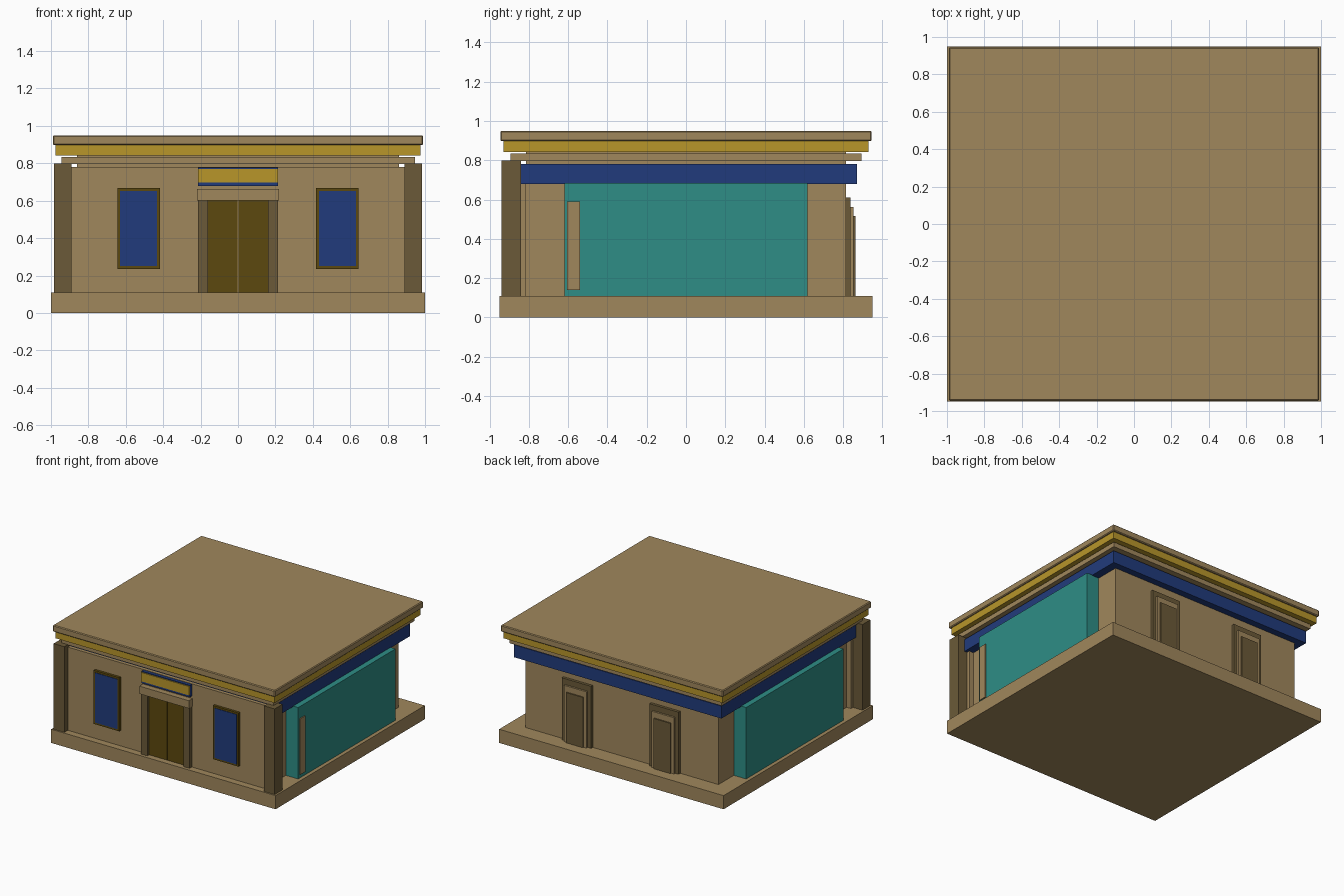
import bpy
import bmesh
from mathutils import Vector

cube = bpy.data.objects.get("Cube")
if cube:
    bpy.data.objects.remove(cube, do_unlink=True)


def material(name, rgb):
    # 8-bit colour to linear
    lin = [(c / 255 / 12.92) if c < 11 else ((c / 255 + 0.055) / 1.055) ** 2.4 for c in rgb]
    m = bpy.data.materials.new(name)
    m.use_nodes = True
    m.diffuse_color = (*lin, 1)
    bsdf = m.node_tree.nodes["Principled BSDF"]
    bsdf.inputs["Base Color"].default_value = (*lin, 1)
    bsdf.inputs["Roughness"].default_value = 0.9
    return m


TAN = material("sandstone", (160, 135, 92))
BROWN = material("dark_stone", (107, 90, 56))
GOLD = material("gold", (184, 150, 42))
BLUE = material("deep_blue", (33, 59, 124))
TEAL = material("teal", (46, 141, 134))
BRONZE = material("dark_bronze", (92, 72, 14))


def box(name, x, y, z, mat, bevel=0.0):
    """Box from (min, max) ranges on each axis."""
    lo, hi = Vector((x[0], y[0], z[0])), Vector((x[1], y[1], z[1]))
    size = hi - lo
    bm = bmesh.new()
    bmesh.ops.create_cube(bm, size=1)
    bmesh.ops.scale(bm, vec=size, verts=bm.verts)
    mesh = bpy.data.meshes.new(name)
    bm.to_mesh(mesh)
    bm.free()
    mesh.materials.append(mat)
    ob = bpy.data.objects.new(name, mesh)
    ob.location = (lo + hi) / 2
    bpy.context.collection.objects.link(ob)
    if bevel:
        mod = ob.modifiers.new("bevel", "BEVEL")
        mod.width = bevel
        mod.segments = 1
    return ob


def slab(name, half_x, half_y, z, mat, bevel=0.0):
    return box(name, (-half_x, half_x), (-half_y, half_y), z, mat, bevel)


def pair(name, x, y, z, mat):
    """Matching boxes on the left (+x) and right (-x)."""
    box("left_" + name, x, y, z, mat)
    box("right_" + name, (-x[1], -x[0]), y, z, mat)


BASE = 0.11

# Base and main body
slab("plinth", 1.0, 0.95, (0, BASE), TAN)
slab("main_body", 0.86, 0.815, (BASE, 0.9), TAN)
slab("blue_band", 0.925, 0.87, (0.68, 0.78), BLUE)

# Stacked cornice and roof
slab("lower_cornice", 0.945, 0.895, (0.797, 0.835), TAN)
slab("gold_cornice", 0.977, 0.93, (0.842, 0.897), GOLD)
slab("roof_slab", 0.99, 0.945, (0.897, 0.95), TAN, 0.006)

# Front wall with corner pillars
box("front_wall", (-0.9, 0.9), (-0.895, -0.815), (BASE, 0.78), TAN)
pair("corner_pillar", (0.89, 0.985), (-0.94, -0.84), (BASE, 0.80), BROWN)

# Front windows
pair("window_frame", (0.418, 0.645), (-0.915, -0.89), (0.235, 0.667), BRONZE)
pair("window_pane", (0.432, 0.632), (-0.919, -0.91), (0.25, 0.652), BLUE)

# Entrance: two door leaves, posts, lintel and sign
pair("door_leaf", (0.002, 0.16), (-0.902, -0.89), (BASE, 0.6), BRONZE)
pair("door_post", (0.16, 0.215), (-0.925, -0.89), (BASE, 0.6), BROWN)
box("door_lintel", (-0.22, 0.22), (-0.94, -0.89), (0.6, 0.662), TAN)
box("sign_board", (-0.215, 0.215), (-0.92, -0.89), (0.68, 0.777), BLUE)
box("sign_face", (-0.215, 0.215), (-0.928, -0.919), (0.698, 0.77), GOLD)

# Side panels and the narrow strip on the left one
pair("side_panel", (0.85, 0.97), (-0.62, 0.62), (BASE, 0.685), TEAL)
box("left_panel_strip", (0.96, 0.978), (-0.605, -0.54), (0.14, 0.59), TAN)

# Stepped false doors on the back
steps = [("outer_frame", 0.13, 0.81, 0.837, 0.61, BROWN),
         ("inner_frame", 0.1, 0.83, 0.852, 0.563, TAN),
         ("panel", 0.075, 0.85, 0.862, 0.515, BROWN)]
for part, half, y0, y1, top, mat in steps:
    pair("back_door_" + part, (0.39 - half, 0.39 + half), (y0, y1), (BASE, top), mat)
